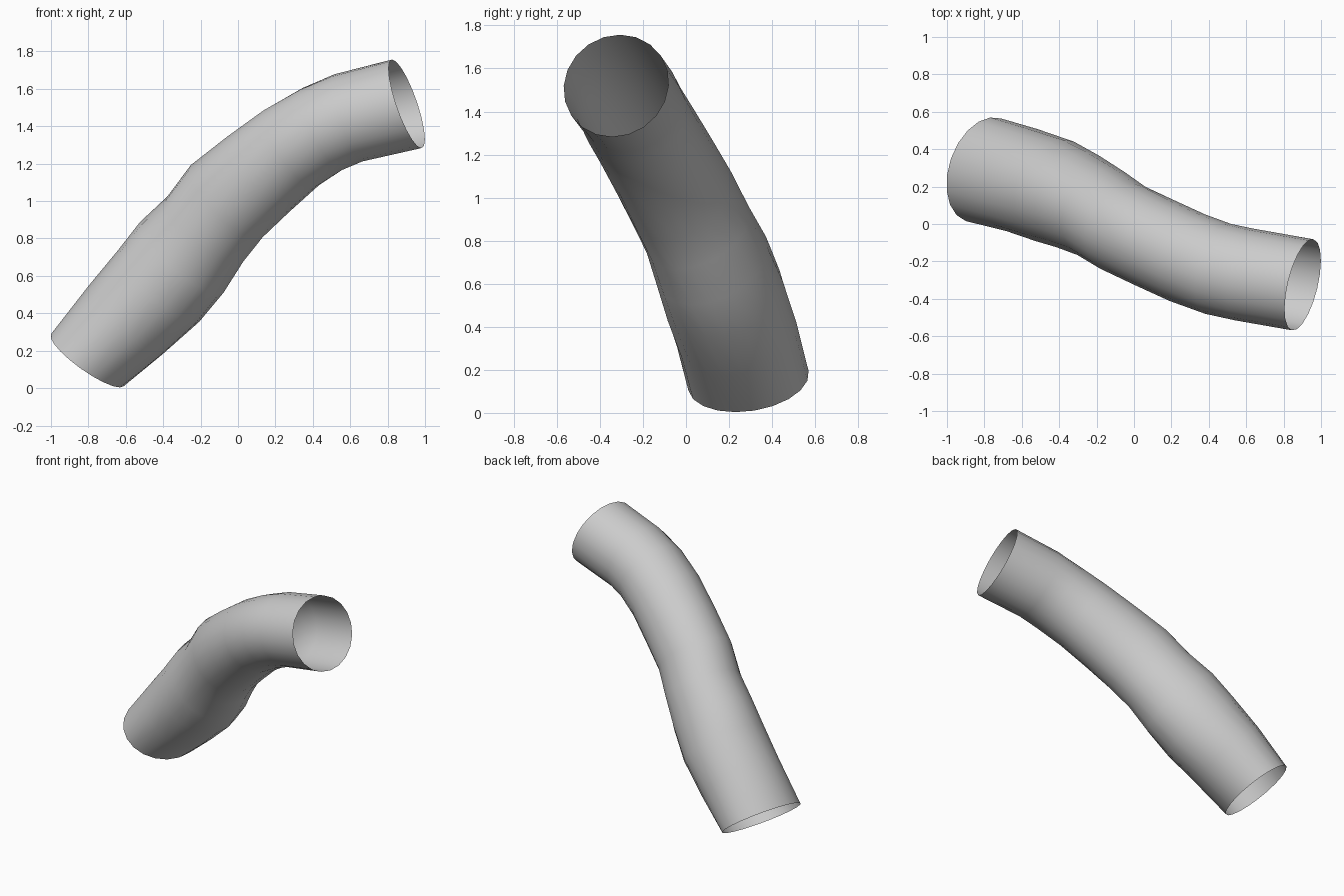
import bpy, bmesh, math
from mathutils import Vector

if "Cube" in bpy.data.objects:
    bpy.data.objects.remove(bpy.data.objects["Cube"])

SIDES = 20
# Tube stations: centre x, y, z, half width sideways, half width upwards
STATIONS = [
    (-0.805, 0.29, 0.15, 0.29, 0.235),
    (-0.60, 0.235, 0.365, 0.285, 0.27),
    (-0.425, 0.175, 0.545, 0.285, 0.29),
    (-0.30, 0.12, 0.70, 0.27, 0.295),
    (-0.175, 0.055, 0.85, 0.255, 0.27),
    (-0.06, -0.02, 1.00, 0.25, 0.275),
    (0.11, -0.10, 1.145, 0.25, 0.262),
    (0.285, -0.18, 1.285, 0.25, 0.25),
    (0.45, -0.24, 1.385, 0.25, 0.245),
    (0.59, -0.27, 1.445, 0.25, 0.245),
    (0.902, -0.325, 1.52, 0.25, 0.25),
]
START_DIR = Vector((0.58, -0.20, 0.77))
END_DIR = Vector((0.92, -0.22, 0.32))

centres = [Vector(s[:3]) for s in STATIONS]


def tangent(i):
    if i == 0:
        return START_DIR.normalized()
    if i == len(centres) - 1:
        return END_DIR.normalized()
    a = (centres[i] - centres[i - 1]).normalized()
    b = (centres[i + 1] - centres[i]).normalized()
    return (a + b).normalized()


# Bent open tube: one oval ring per station, skinned together
bm = bmesh.new()
rings = []
for i, (_, _, _, wide, tall) in enumerate(STATIONS):
    t = tangent(i)
    side = t.cross(Vector((0, 0, 1))).normalized()
    up = side.cross(t)
    ring = []
    for k in range(SIDES):
        a = 2 * math.pi * k / SIDES
        ring.append(bm.verts.new(
            centres[i] + side * wide * math.cos(a) + up * tall * math.sin(a)))
    rings.append(ring)

for r0, r1 in zip(rings, rings[1:]):
    for k in range(SIDES):
        n = (k + 1) % SIDES
        f = bm.faces.new((r0[k], r1[k], r1[n], r0[n]))
        f.smooth = True

# Turn the faces outwards
bm.normal_update()
face = bm.faces[:][0]
if face.normal.dot(face.calc_center_median() - (centres[0] + centres[1]) / 2) < 0:
    bmesh.ops.reverse_faces(bm, faces=bm.faces[:])

mesh = bpy.data.meshes.new("bent_tube")
bm.to_mesh(mesh)
bm.free()

grey = bpy.data.materials.new("light grey")
grey.diffuse_color = (0.6, 0.6, 0.6, 1)
grey.use_nodes = True
grey.node_tree.nodes["Principled BSDF"].inputs["Base Color"].default_value = grey.diffuse_color
mesh.materials.append(grey)

tube = bpy.data.objects.new("bent_tube", mesh)
bpy.context.collection.objects.link(tube)
